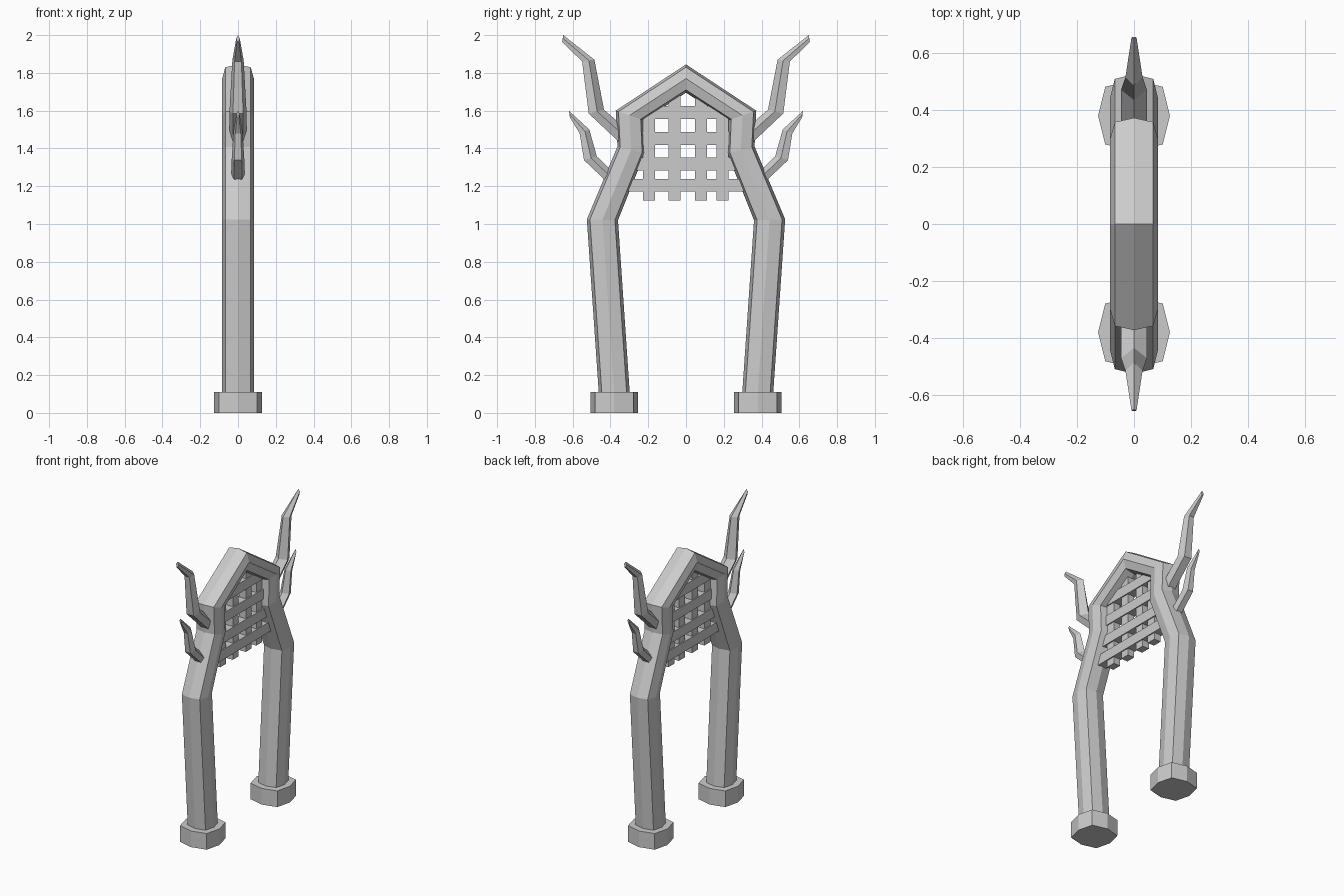
import bpy, bmesh
from mathutils import Vector

if "Cube" in bpy.data.objects:
    bpy.data.objects.remove(bpy.data.objects["Cube"])


def loft(name, rings):
    """Skin a list of equal-sized vertex rings and cap both ends."""
    bm = bmesh.new()
    vr = [[bm.verts.new(p) for p in r] for r in rings]
    n = len(vr[0])
    for a, b in zip(vr, vr[1:]):
        for i in range(n):
            j = (i + 1) % n
            bm.faces.new((a[i], a[j], b[j], b[i]))
    bm.faces.new(vr[0])
    bm.faces.new(vr[-1])
    bmesh.ops.recalc_face_normals(bm, faces=bm.faces)
    me = bpy.data.meshes.new(name)
    bm.to_mesh(me)
    bm.free()
    ob = bpy.data.objects.new(name, me)
    bpy.context.collection.objects.link(ob)
    return ob


def section(outer, inner, half_x, profile):
    """Place a unit profile (x, n) between an outer and inner (y, z) point."""
    o, i = Vector((0, *outer)), Vector((0, *inner))
    mid, half = (o + i) / 2, (o - i) / 2
    return [mid + half * n + Vector((half_x * x, 0, 0)) for x, n in profile]


def box(name, loc, size):
    bpy.ops.mesh.primitive_cube_add(size=1, location=loc)
    ob = bpy.context.object
    ob.name = name
    ob.scale = size


# Bulged-square octagon used by the arch and its feet
C = 0.8
OCT = [(1, 0), (C, C), (0, 1), (-C, C), (-1, 0), (-C, -C), (0, -1), (C, -C)]
# Horn profile: ridge on the inner side, narrow flat on the outer side
HORN = [(0, -1), (1, -0.1), (0.6, 1), (-0.6, 1), (-1, -0.1)]

# Arch: one continuous beam, given as outer and inner points of half
half = [((0.458, 0.05), (0.294, 0.05)), ((0.525, 1.025), (0.36, 1.02)),
        ((0.363, 1.41), (0.218, 1.375)), ((0.372, 1.60), (0.225, 1.55))]
apex = [((0, 1.845), (0, 1.695))]
other = [((-o[0], o[1]), (-i[0], i[1])) for o, i in reversed(half)]
loft("arch_beam", [section(o, i, 0.084, OCT) for o, i in half + apex + other])

for s, side in ((1, "back"), (-1, "front")):
    # Feet
    loft(side + "_foot", [[(0.126 * x, s * 0.38 + 0.126 * y, z) for x, y in OCT]
                          for z in (0, 0.11)])
    # Horns: outer point, inner point, half width
    horns = {
        "upper_horn": [((0.34, 1.42), (0.30, 1.49), 0.045),
                       ((0.515, 1.585), (0.434, 1.605), 0.045),
                       ((0.55, 1.86), (0.485, 1.87), 0.03),
                       ((0.656, 1.965), (0.65, 2.0), 0.009)],
        "lower_horn": [((0.41, 1.215), (0.36, 1.25), 0.036),
                       ((0.54, 1.338), (0.472, 1.358), 0.033),
                       ((0.563, 1.48), (0.512, 1.50), 0.024),
                       ((0.615, 1.565), (0.62, 1.60), 0.008)],
    }
    for name, pts in horns.items():
        loft(side + "_" + name,
             [section((s * o[0], o[1]), (s * i[0], i[1]), w, HORN)
              for o, i, w in pts])

# Gate lattice: upright bars, then cross bars
for k, (y, top) in enumerate(((-0.195, 1.60), (-0.06, 1.70), (0.08, 1.69), (0.193, 1.60))):
    box(f"gate_upright_{k}", (0, y, (1.125 + top) / 2), (0.05, 0.064, top - 1.125))
for k, (z, w) in enumerate(((1.59, 0.50), (1.453, 0.50), (1.318, 0.52), (1.205, 0.62))):
    box(f"gate_crossbar_{k}", (0, 0, z), (0.065, w, 0.068))
